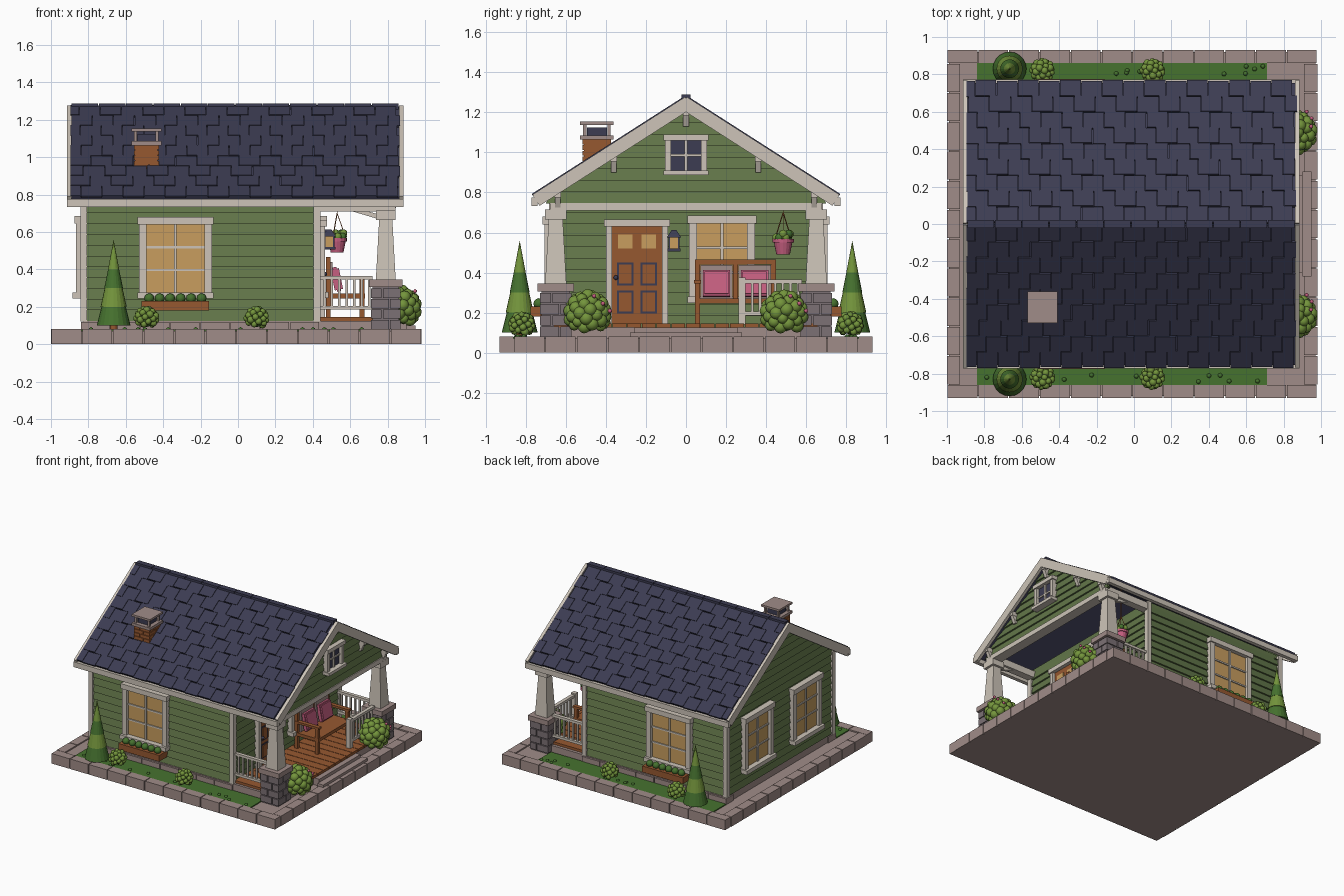
import bpy, bmesh, math, random
from mathutils import Matrix, Vector

if "Cube" in bpy.data.objects:
    bpy.data.objects.remove(bpy.data.objects["Cube"])

random.seed(4)
COLORS = {"siding_green": (98, 118, 73), "cream_trim": (205, 196, 184), "roof_navy": (60, 60, 82),
          "stone": (160, 140, 136), "dark_stone": (124, 113, 117), "wood": (150, 88, 48),
          "amber_glass": (200, 158, 95), "leaf": (116, 149, 60), "dark_leaf": (70, 114, 47),
          "pink": (198, 95, 128)}
MATS = {}
for n, rgb in COLORS.items():
    MATS[n] = bpy.data.materials.new(n)
    MATS[n].diffuse_color = [((c / 255 + 0.055) / 1.055) ** 2.4 for c in rgb] + [1]
parts = {}


def begin(name, mat):
    bm, slots = parts.setdefault(name, (bmesh.new(), []))
    if mat not in slots:
        slots.append(mat)
    return bm, slots.index(mat)


def frustum(name, mat, a, b, M=Matrix()):
    """Solid between two rectangles (x0, x1, y0, y1, z)."""
    bm, idx = begin(name, mat)
    rings = [[bm.verts.new(M @ Vector((r[i], r[j], r[4]))) for i, j in ((0, 2), (1, 2), (1, 3), (0, 3))]
             for r in (a, b)]
    lo, hi = rings
    faces = [lo, hi] + [(lo[i], lo[(i + 1) % 4], hi[(i + 1) % 4], hi[i]) for i in range(4)]
    for f in faces:
        bm.faces.new(f).material_index = idx


def box(name, mat, x0, x1, y0, y1, z0, z1, M=Matrix()):
    frustum(name, mat, (x0, x1, y0, y1, z0), (x0, x1, y0, y1, z1), M)


def beam(name, mat, p, q, r):
    p, q = Vector(p), Vector(q)
    M = Matrix.Translation(p) @ (q - p).to_track_quat('Z', 'Y').to_matrix().to_4x4()
    box(name, mat, -r, r, -r, r, 0, (q - p).length, M)


def cone(name, mat, x, y, z0, z1, r0, r1, seg=16):
    bm, idx = begin(name, mat)
    g = bmesh.ops.create_cone(bm, cap_ends=True, segments=seg, radius1=r0, radius2=r1, depth=z1 - z0,
                              matrix=Matrix.Translation((x, y, (z0 + z1) / 2)))
    for f in {f for v in g["verts"] for f in v.link_faces}:
        f.material_index = idx


def ball(name, mat, p, r, sub=2):
    bm, idx = begin(name, mat)
    g = bmesh.ops.create_icosphere(bm, subdivisions=sub, radius=r, matrix=Matrix.Translation(p))
    for f in {f for v in g["verts"] for f in v.link_faces}:
        f.material_index, f.smooth = idx, True


def frame(o, x, y):
    """Placement with x along a wall and y pointing out of it."""
    x, y = Vector(x), Vector(y)
    z = Vector((0, 0, 1))
    return Matrix.Translation(o) @ Matrix((x, y, z)).transposed().to_4x4()


def bush(name, x, y, z, r, count, br, flowers=0):
    ball(name, "dark_leaf", (x, y, z), r * 0.85)
    for i in range(count):
        h = 1 - 1.75 * (i + 0.5) / count
        a, q = i * 2.39996, math.sqrt(1 - h * h)
        d = Vector((q * math.cos(a), q * math.sin(a), h))
        ball(name, "leaf", Vector((x, y, z)) + d * r * 0.87, br * random.uniform(0.85, 1.1))
        if flowers and d.x > 0.3 and d.z > -0.1 and i % 4 == 0:
            ball(name, "pink", Vector((x, y, z)) + d * (r + br * 0.7), 0.012, 1)


def window(name, M, w, h, rows=3, glass="amber_glass", c=0.04):
    box(name, glass, -w, w, 0, 0.022, 0, h, M)
    for s in (-1, 1):
        box(name, "cream_trim", s * w, s * (w + c), 0, 0.045, -c / 2, h, M)
    box(name, "cream_trim", -w - c - 0.008, w + c + 0.008, 0, 0.055, h, h + c, M)
    box(name, "cream_trim", -w - c - 0.008, w + c + 0.008, 0, 0.065, -c * 0.8, 0, M)
    box(name, "cream_trim", -0.007, 0.007, 0.02, 0.032, 0, h, M)
    for i in range(1, rows):
        box(name, "cream_trim", -w, w, 0.02, 0.03, h * i / rows - 0.006, h * i / rows + 0.006, M)


# Ground slab, edging stones and lawn strips
box("ground_slab", "stone", -0.99, 0.97, -0.92, 0.92, 0, 0.07)
for i in range(12):
    x = -1 + 1.98 * i / 12
    for s in (-1, 1):
        box("edging_stones", "stone", x + 0.003, x + 0.162, s * 0.86, s * 0.93, 0, 0.08)
for i in range(11):
    y = -0.86 + 1.72 * i / 11
    for x in (-1, 0.91):
        box("edging_stones", "stone", x, x + 0.07, y + 0.003, y + 0.153, 0, 0.08)
for s in (-1, 1):
    box("lawn", "dark_leaf", -0.84, 0.71, s * 0.69, s * 0.86, 0.06, 0.078)
    for i in range(12):
        ball("lawn_tufts", "dark_leaf", (random.uniform(-0.9, 0.8), s * random.uniform(0.8, 0.85), 0.078), 0.014, 1)

# Foundation blocks and wall cores
box("foundation", "stone", -0.83, 0.44, -0.68, 0.68, 0.06, 0.125)
for i in range(8):
    for s in (-1, 1):
        x = -0.84 + 0.16 * i
        box("foundation", "stone", x, x + 0.154, s * 0.6, s * 0.695, 0.07, 0.118)
box("wall_core", "siding_green", -0.82, 0.42, -0.66, 0.66, 0.12, 0.79)
A, K = 1.27, 0.64                      # roof apex height and pitch
for x0, x1, name in ((-0.82, -0.78, "back_gable_core"), (0.79, 0.82, "porch_gable_core")):
    frustum(name, "siding_green", (x0, x1, -0.68, 0.68, 0.745), (x0, x1, -0.004, 0.004, 1.22))

# Clapboards: tapered boards, thick at the bottom edge
P = 0.0575


def end_boards(name, x, s, z0, count, limit):
    for i in range(count):
        z = z0 + P * i
        w = [min(limit, max(0.004, (A - 0.04 - h) / K)) for h in (z, z + P)]
        frustum(name, "siding_green", (x - s * 0.01, x + s * 0.016, -w[0], w[0], z),
                (x - s * 0.01, x + s * 0.003, -w[1], w[1], z + P))


end_boards("back_siding", -0.82, -1, 0.125, 19, 0.665)
end_boards("porch_wall_siding", 0.42, 1, 0.125, 11, 0.665)
end_boards("porch_gable_siding", 0.82, 1, 0.745, 8, 0.7)
for i in range(11):
    z = 0.125 + P * i
    for s in (-1, 1):
        frustum("side_siding", "siding_green", (-0.82, 0.42, s * 0.65, s * 0.676, z),
                (-0.82, 0.42, s * 0.65, s * 0.663, z + P))
for s in (-1, 1):
    for x in (-0.842, 0.405):
        box("corner_boards", "cream_trim", x, x + 0.035, s * 0.645, s * 0.683, 0.12, 0.78)

# Roof: deck, staggered shingles, rake boards, eave boards and ridge
L = math.hypot(1, K)
for s in (-1, 1):
    u, n = Vector((0, s / L, -K / L)), Vector((0, s * K / L, 1 / L))
    R = Matrix.Translation((0, 0, A)) @ Matrix(((1, 0, 0), u, n)).transposed().to_4x4()
    box("roof_deck", "roof_navy", -0.89, 0.86, 0, 0.895, -0.025, 0, R)
    for row in range(9):
        jog = random.uniform(-0.012, 0.012)
        for col in range(16):
            x0 = max(-0.895, -0.95 + 0.113 * col + jog + 0.056 * (row % 2))
            x1 = min(0.862 + jog, -0.84 + 0.113 * col + jog + 0.056 * (row % 2))
            y1 = 0.1 * (row + 1) + 0.006 * (col % 2)
            if x1 - x0 > 0.02:
                frustum("shingles", "roof_navy", (x0, x1, y1 - 0.1, y1, 0.0),
                        (x0, x1, y1 - 0.098, y1, 0.013), R)
    for x in (-0.915, 0.862):
        box("rake_boards", "cream_trim", x, x + 0.024, 0, 0.905, -0.058, 0.008, R)
    box("eave_boards", "cream_trim", -0.915, 0.885, s * 0.742, s * 0.772, 0.733, 0.775)
for i in range(12):
    x = -0.89 + 0.146 * i
    box("ridge_caps", "roof_navy", x, x + 0.142, -0.022, 0.022, 1.255, 1.288)

# Chimney with brick courses and a raised cap
CX, CY = -0.49, -0.445
box("chimney", "wood", CX - 0.06, CX + 0.06, CY - 0.064, CY + 0.064, 0.85, 1.07)
for r in range(6):
    z = 0.90 + 0.028 * r
    for i in (-1, 1):
        for j in (-1, 1):
            e = 0.015 * (-1) ** r
            box("chimney", "wood", CX + e + i * 0.003, CX + i * 0.067, CY + e + j * 0.003, CY + j * 0.071, z, z + 0.024)
box("chimney", "stone", CX - 0.08, CX + 0.08, CY - 0.083, CY + 0.083, 1.063, 1.085)
box("chimney", "roof_navy", CX - 0.048, CX + 0.048, CY - 0.05, CY + 0.05, 1.085, 1.125)
for i in (-1, 1):
    for j in (-1, 1):
        box("chimney", "stone", CX + i * 0.05, CX + i * 0.066, CY + j * 0.052, CY + j * 0.068, 1.085, 1.14)
box("chimney", "stone", CX - 0.08, CX + 0.08, CY - 0.083, CY + 0.083, 1.137, 1.153)

# Windows and planted window boxes
for s in (-1, 1):
    window("side_window", frame((-0.335, s * 0.66, 0.275), (1, 0, 0), (0, s, 0)), 0.155, 0.365)
    window("back_window", frame((-0.82, s * 0.305, 0.275), (0, 1, 0), (-1, 0, 0)), 0.14, 0.37)
    box("window_box", "wood", -0.515, -0.155, s * 0.67, s * 0.775, 0.18, 0.23)
    for i in range(6):
        ball("window_box_plants", "dark_leaf", (-0.475 + 0.056 * i, s * 0.735, 0.245), 0.027)
window("porch_window", frame((0.42, 0.18, 0.28), (0, 1, 0), (1, 0, 0)), 0.125, 0.365)
window("gable_window", frame((0.82, 0, 0.91), (0, 1, 0), (1, 0, 0)), 0.075, 0.15, 2, "roof_navy", 0.03)

# Front door with lights, panels and knob
D = frame((0.42, -0.245, 0.145), (0, 1, 0), (1, 0, 0))
box("door", "wood", -0.125, 0.125, 0, 0.025, 0, 0.485, D)
for s in (-1, 1):
    box("door_frame", "cream_trim", s * 0.125, s * 0.155, 0, 0.045, 0, 0.49, D)
    box("door", "amber_glass", s * 0.022, s * 0.095, 0.02, 0.031, 0.375, 0.445, D)
    for z in (0.05, 0.19):
        box("door", "roof_navy", s * 0.018, s * 0.1, 0.02, 0.028, z, z + 0.115, D)
        box("door", "wood", s * 0.028, s * 0.09, 0.02, 0.034, z + 0.01, z + 0.105, D)
box("door_frame", "cream_trim", -0.165, 0.165, 0, 0.055, 0.485, 0.52, D)
ball("door", "roof_navy", D @ Vector((-0.105, 0.045, 0.23)), 0.012)

# Wall lantern
box("lantern", "roof_navy", 0.42, 0.49, -0.068, -0.052, 0.6, 0.612)
box("lantern", "roof_navy", 0.455, 0.52, -0.092, -0.028, 0.505, 0.52)
box("lantern", "amber_glass", 0.463, 0.512, -0.084, -0.036, 0.52, 0.575)
frustum("lantern", "roof_navy", (0.45, 0.525, -0.097, -0.023, 0.575), (0.475, 0.5, -0.072, -0.048, 0.612))
for x in (0.459, 0.508):
    for y in (-0.088, -0.04):
        box("lantern", "roof_navy", x, x + 0.008, y, y + 0.008, 0.52, 0.575)

# Porch base, planks and steps
box("porch_base", "stone", 0.43, 0.85, -0.68, 0.68, 0.06, 0.125)
for i in range(18):
    y = -0.66 + 1.32 * i / 18
    box("porch_planks", "wood", 0.43, 0.86, y, y + 0.069, 0.125, 0.145)
box("porch_steps", "stone", 0.85, 0.9, -0.26, 0.26, 0.06, 0.125)
box("porch_steps", "stone", 0.9, 0.95, -0.28, 0.28, 0.06, 0.1)

# Porch posts on block pedestals, beams and braces
for s in (-1, 1):
    X, Y = 0.79, s * 0.65
    box("pedestal", "dark_stone", X - 0.07, X + 0.07, Y - 0.07, Y + 0.07, 0.07, 0.31)
    for r in range(4):
        e = 0.02 * (-1) ** r
        for i in (-1, 1):
            for j in (-1, 1):
                z = 0.08 + 0.056 * r
                box("pedestal", "dark_stone", X + e + i * 0.004, X + i * 0.079, Y + e + j * 0.004, Y + j * 0.079, z, z + 0.05)
    box("pedestal_cap", "stone", X - 0.09, X + 0.09, Y - 0.09, Y + 0.09, 0.305, 0.345)
    frustum("post", "cream_trim", (X - 0.053, X + 0.053, Y - 0.053, Y + 0.053, 0.345),
            (X - 0.035, X + 0.035, Y - 0.035, Y + 0.035, 0.67))
    box("post", "cream_trim", X - 0.053, X + 0.053, Y - 0.053, Y + 0.053, 0.665, 0.715)
    box("porch_beam", "cream_trim", 0.42, 0.83, Y - 0.03, Y + 0.03, 0.71, 0.765)
    beam("post_brace", "cream_trim", (0.62, Y, 0.72), (0.755, Y, 0.68), 0.012)
    # Side railing
    for z in (0.185, 0.345):
        box("side_railing", "cream_trim", 0.43, 0.72, Y - 0.014, Y + 0.014, z, z + 0.02)
    for i in range(7):
        x = 0.455 + 0.04 * i
        box("side_railing", "cream_trim", x, x + 0.013, Y - 0.007, Y + 0.007, 0.19, 0.35)
box("porch_beam", "cream_trim", 0.76, 0.842, -0.68, 0.68, 0.71, 0.748)
for z in (0.185, 0.345):
    box("front_railing", "cream_trim", 0.776, 0.804, 0.28, 0.58, z, z + 0.02)
for i in range(7):
    box("front_railing", "cream_trim", 0.783, 0.797, 0.325 + 0.038 * i, 0.338 + 0.038 * i, 0.19, 0.35)
box("front_railing", "cream_trim", 0.772, 0.808, 0.262, 0.298, 0.14, 0.375)

# Gable brackets under the rakes
for y in (-0.64, -0.36, 0, 0.36, 0.64):
    z = A - K * abs(y) - 0.085
    box("gable_brackets", "cream_trim", 0.82, 0.872, y - 0.016, y + 0.016, z, z + 0.035)
    frustum("gable_brackets", "cream_trim", (0.82, 0.84, y - 0.014, y + 0.014, z - 0.055),
            (0.82, 0.865, y - 0.014, y + 0.014, z))

# Porch bench with cushions
for y in (0.045, 0.425):
    for x, h in ((0.47, 0.46), (0.65, 0.355)):
        box("bench", "wood", x, x + 0.025, y, y + 0.025, 0.145, h)
    box("bench", "wood", 0.47, 0.685, y - 0.004, y + 0.029, 0.345, 0.362)
box("bench", "wood", 0.47, 0.68, 0.045, 0.45, 0.245, 0.27)
box("bench", "wood", 0.47, 0.495, 0.045, 0.45, 0.44, 0.465)
box("bench", "wood", 0.47, 0.495, 0.235, 0.26, 0.27, 0.45)
for y in (0.152, 0.343):
    box("bench_back_pads", "stone", 0.478, 0.505, y - 0.08, y + 0.08, 0.27, 0.438)
    T = Matrix.Translation((0.52, y, 0.275)) @ Matrix.Rotation(-0.2, 4, 'Y')
    box("cushions", "pink", 0, 0.045, -0.06, 0.06, 0.012, 0.125, T)
    box("cushions", "pink", 0.012, 0.033, -0.068, 0.068, 0.002, 0.135, T)

# Hanging basket
HX, HY = 0.53, 0.485
cone("hanging_basket", "pink", HX, HY, 0.49, 0.56, 0.034, 0.048)
cone("hanging_basket", "pink", HX, HY, 0.55, 0.568, 0.053, 0.053)
for i in range(9):
    a = i * 2.4
    ball("hanging_basket", ("leaf", "dark_leaf")[i % 2],
         (HX + 0.034 * math.cos(a), HY + 0.034 * math.sin(a), 0.575 + 0.018 * (i % 3 == 0)), 0.021)
for i in range(3):
    a = i * 2.094
    beam("hanging_basket", "wood", (HX + 0.048 * math.cos(a), HY + 0.048 * math.sin(a), 0.565), (HX, HY, 0.7), 0.002)
beam("hanging_basket", "wood", (HX, HY, 0.7), (HX, HY, 0.93), 0.002)

# Cone trees and bushes
for s in (-1, 1):
    TX, TY = -0.665, s * 0.83
    cone("cone_tree", "wood", TX, TY, 0.07, 0.12, 0.02, 0.02)
    for i in range(4):
        cone("cone_tree", ("dark_leaf", "leaf")[i % 2], TX, TY, 0.1 + 0.1 * i, 0.22 + 0.1133 * i,
             0.09 - 0.02 * i, (0.06 - 0.02 * i) if i < 3 else 0, 20)
    for x in (-0.49, 0.1):
        bush("small_bush", x, s * 0.82, 0.14, 0.058, 30, 0.019)
    bush("large_bush", 0.86, s * 0.49, 0.195, 0.105, 48, 0.032, 1)

# Turn each collected part into an object
for name, (bm, slots) in parts.items():
    bmesh.ops.recalc_face_normals(bm, faces=bm.faces)
    me = bpy.data.meshes.new(name)
    bm.to_mesh(me)
    bm.free()
    for m in slots:
        me.materials.append(MATS[m])
    bpy.context.collection.objects.link(bpy.data.objects.new(name, me))

for m in bpy.data.materials:
    if m.users and not m.is_grease_pencil:
        m.use_nodes = True
        m.node_tree.nodes["Principled BSDF"].inputs["Base Color"].default_value = m.diffuse_color
